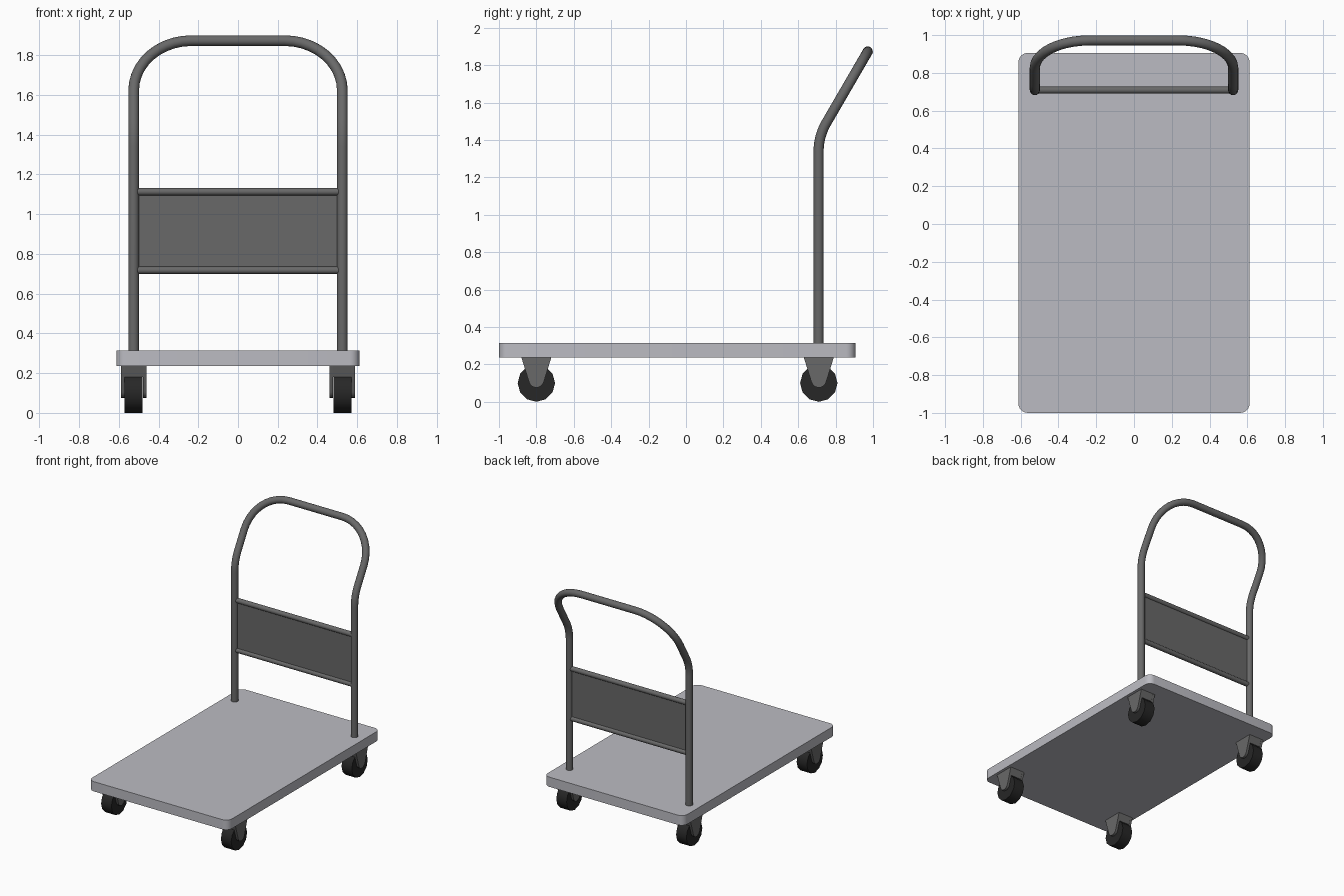
import bpy, bmesh
from math import pi, sin, cos, tan
from mathutils import Vector

if "Cube" in bpy.data.objects:
    bpy.data.objects.remove(bpy.data.objects["Cube"])


def material(name, rgb):
    m = bpy.data.materials.new(name)
    m.diffuse_color = (*rgb, 1)
    m.use_nodes = True
    m.node_tree.nodes["Principled BSDF"].inputs["Base Color"].default_value = m.diffuse_color
    return m


LIGHT = material("light_grey", (0.50, 0.50, 0.54))
STEEL = material("steel_grey", (0.14, 0.14, 0.14))
BLACK = material("rubber_black", (0.02, 0.02, 0.02))
POST_X, POST_Y = 0.525, 0.709


def finish(ob, mat, angle=None):
    ob.data.materials.append(mat)
    bpy.ops.object.select_all(action='DESELECT')
    bpy.context.view_layer.objects.active = ob
    ob.select_set(True)
    if angle:
        bpy.ops.object.shade_smooth_by_angle(angle=angle)
    return ob


def prism(name, outline, axis, a, b, mat, angle=None):
    """Extrude a 2D outline along 'x' (outline in y,z) or 'z' (outline in x,y)."""
    bm = bmesh.new()
    place = (lambda p: (a, p[0], p[1])) if axis == 'x' else (lambda p: (p[0], p[1], a))
    face = bm.faces.new([bm.verts.new(place(p)) for p in outline])
    ext = bmesh.ops.extrude_face_region(bm, geom=[face])['geom']
    step = Vector((b - a, 0, 0)) if axis == 'x' else Vector((0, 0, b - a))
    bmesh.ops.translate(bm, vec=step, verts=[g for g in ext if isinstance(g, bmesh.types.BMVert)])
    bmesh.ops.recalc_face_normals(bm, faces=bm.faces)
    me = bpy.data.meshes.new(name)
    bm.to_mesh(me)
    bm.free()
    ob = bpy.data.objects.new(name, me)
    bpy.context.collection.objects.link(ob)
    return finish(ob, mat, angle)


def arc(cx, cy, r, start, end, n):
    return [(cx + r * cos(start + (end - start) * i / n),
             cy + r * sin(start + (end - start) * i / n)) for i in range(n + 1)]


def fillet_path(points, radii, n=10):
    """Polyline with circular arcs at its inner corners."""
    pts = [Vector(p) for p in points]
    out = [pts[0]]
    for p, c, q, r in zip(pts, pts[1:], pts[2:], radii):
        u, v = (p - c).normalized(), (q - c).normalized()
        half = u.angle(v) / 2
        mid = c + (u + v).normalized() * (r / sin(half))
        s, e = c + u * (r / tan(half)) - mid, c + v * (r / tan(half)) - mid
        total = s.angle(e)
        out += [mid + (s * sin(total * (1 - i / n)) + e * sin(total * i / n)) / sin(total)
                for i in range(n + 1)]
    return out + [pts[-1]]


def tube(name, pts, radius, mat):
    cu = bpy.data.curves.new(name, 'CURVE')
    cu.dimensions = '3D'
    cu.bevel_depth, cu.bevel_resolution, cu.use_fill_caps = radius, 6, True
    sp = cu.splines.new('POLY')
    sp.points.add(len(pts) - 1)
    for k, p in zip(sp.points, pts):
        k.co = (*p, 1)
    ob = bpy.data.objects.new(name, cu)
    bpy.context.collection.objects.link(ob)
    finish(ob, mat)
    bpy.ops.object.convert(target='MESH')
    bpy.ops.object.shade_smooth_by_angle(angle=0.7)
    return ob


# Deck with rounded corners
W, Y0, Y1, R = 0.612, -1.0, 0.906, 0.05
deck = (arc(W - R, Y1 - R, R, 0, pi / 2, 6) + arc(-W + R, Y1 - R, R, pi / 2, pi, 6)
        + arc(-W + R, Y0 + R, R, pi, 1.5 * pi, 6) + arc(W - R, Y0 + R, R, 1.5 * pi, 2 * pi, 6))
prism("deck", deck, 'z', 0.236, 0.313, LIGHT, 0.6)

# Push handle: one bent tube
bend, top_y, top_z = 1.42, 0.972, 1.873
handle = fillet_path(
    [(-POST_X, POST_Y, 0.30), (-POST_X, POST_Y, bend), (-POST_X, top_y, top_z),
     (POST_X, top_y, top_z), (POST_X, POST_Y, bend), (POST_X, POST_Y, 0.30)],
    [0.3, 0.29, 0.29, 0.3])
tube("push_handle", handle, 0.027, STEEL)

# Cross rails and panel
for name, z in (("lower_rail", 0.718), ("upper_rail", 1.113)):
    tube(name, [(-0.51, POST_Y, z), (0.51, POST_Y, z)], 0.019, STEEL)
prism("back_panel", [(POST_Y - .005, 0.718), (POST_Y + .005, 0.718),
                     (POST_Y + .005, 1.113), (POST_Y - .005, 1.113)],
      'x', -0.505, 0.505, STEEL)

# Casters: forked bracket and twelve-sided wheel
for end, y in (("front", -0.80), ("rear", 0.71)):
    cheek = [(y + 0.08, 0.237), (y - 0.08, 0.237)] + arc(y, 0.117, 0.041, pi + 0.3, 2 * pi - 0.3, 8)
    crown = [(y + 0.08, 0.237), (y - 0.08, 0.237), (y - 0.0605, 0.18), (y + 0.0605, 0.18)]
    for side, x in (("left", -POST_X), ("right", POST_X)):
        tag = f"{end}_{side}"
        for k, s in (("inner", -1), ("outer", 1)):
            prism(f"{tag}_{k}_cheek", cheek, 'x', x + s * 0.046, x + s * 0.065, STEEL, 0.6)
        prism(f"{tag}_bracket_crown", crown, 'x', x - 0.046, x + 0.046, STEEL)
        prism(f"{tag}_wheel", arc(y, 0.1, 0.1, 0, 2 * pi * 11 / 12, 11), 'x',
              x - 0.045, x + 0.045, BLACK, 0.6)
